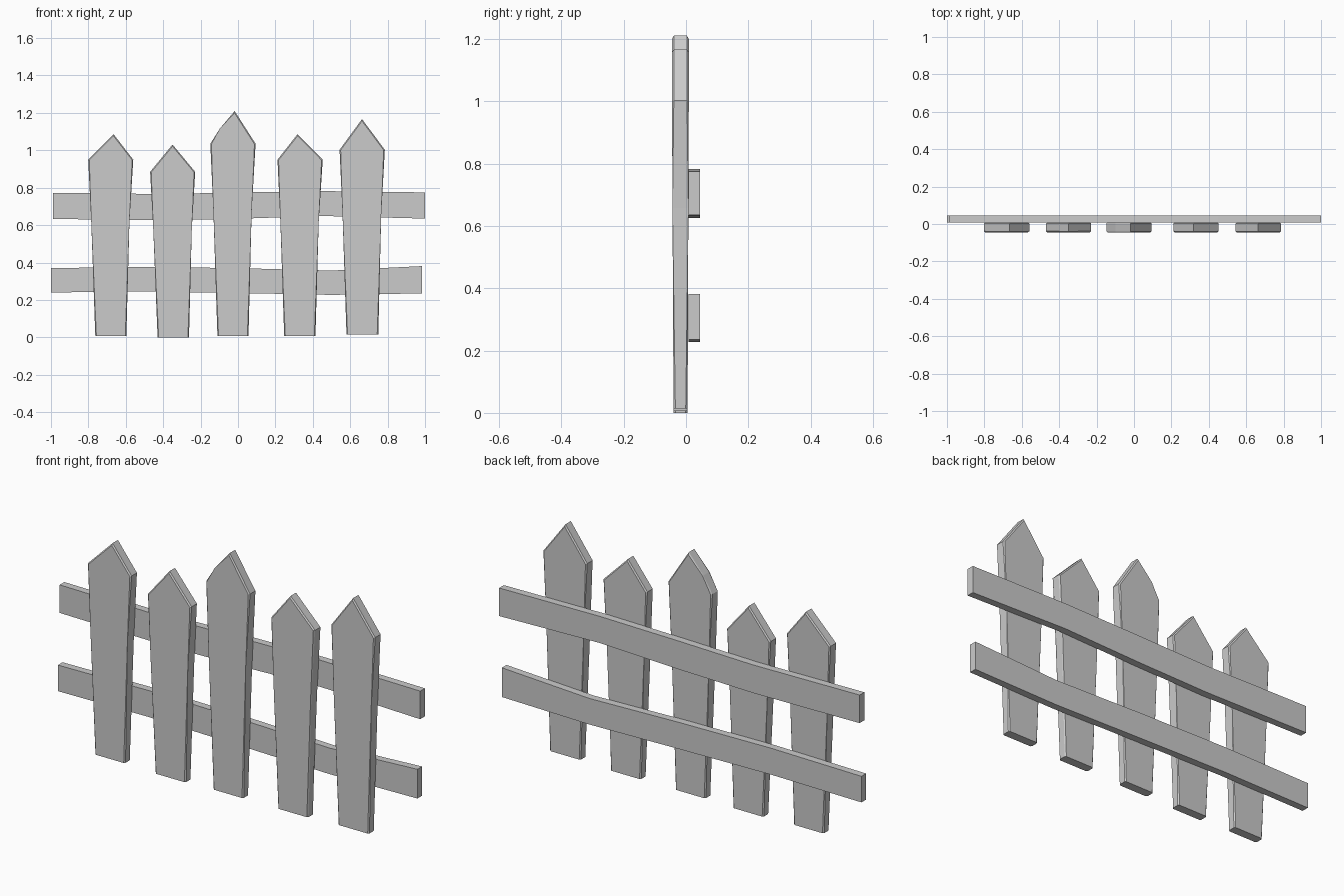
import bpy, bmesh

if "Cube" in bpy.data.objects:
    bpy.data.objects.remove(bpy.data.objects["Cube"])


def add_board(name, outline, front, back, bevel_edges=False):
    """Solid board from an x/z outline; front and back give y at a height z."""
    bm = bmesh.new()
    f = [bm.verts.new((x, front(z), z)) for x, z in outline]
    b = [bm.verts.new((x, back(z), z)) for x, z in outline]
    n = len(outline)
    bm.faces.new(f)
    bm.faces.new(b[::-1])
    rim = []
    for i in range(n):
        j = (i + 1) % n
        bm.faces.new((f[j], f[i], b[i], b[j]))
        if i > 0:  # the bottom edge stays sharp
            rim += [bm.edges.get((f[i], f[j])), bm.edges.get((b[i], b[j]))]
    if bevel_edges:
        bmesh.ops.bevel(bm, geom=rim, offset=0.006, segments=1,
                        affect='EDGES', clamp_overlap=True)
    bmesh.ops.recalc_face_normals(bm, faces=bm.faces)
    mesh = bpy.data.meshes.new(name)
    bm.to_mesh(mesh)
    bm.free()
    obj = bpy.data.objects.new(name, mesh)
    bpy.context.collection.objects.link(obj)
    return obj


# Pickets: bottom left/right, base z, shoulder left/right, shoulder z, tip x/z
pickets = [
    (-0.763, -0.597, 0.006, -0.801, -0.560, 0.95, -0.665, 1.086),
    (-0.430, -0.262, 0.000, -0.470, -0.229, 0.885, -0.350, 1.031),
    (-0.110, 0.056, 0.006, -0.148, 0.094, 1.035, -0.018, 1.210),
    (0.247, 0.414, 0.006, 0.211, 0.453, 0.95, 0.318, 1.086),
    (0.580, 0.750, 0.014, 0.543, 0.785, 1.003, 0.663, 1.167),
]
for i, (bl, br, z0, sl, sr, zs, tx, tz) in enumerate(pickets):
    zm = z0 + 0.65 * (zs - z0)
    ml, mr = bl + 0.57 * (sl - bl), br + 0.45 * (sr - br)
    outline = [(bl, z0), (br, z0), (mr, zm), (sr, zs), (tx, tz)]
    if i == 2:  # chipped tip on the middle picket
        outline.append((-0.098, 1.115))
    outline += [(sl, zs), (ml, zm)]
    add_board(f"picket_{i + 1}", outline,
              lambda z: -0.040 - 0.005 * min(z, 1.0),
              lambda z: 0.005 + 0.004 * min(z, 1.0), True)

# Rails: slightly wavy boards behind the pickets
rails = {
    "upper_rail": [(-0.99, 0.633), (-0.40, 0.626), (0.00, 0.634), (0.45, 0.649),
                   (1.0, 0.635), (1.0, 0.775), (0.45, 0.782), (0.00, 0.775),
                   (-0.40, 0.766), (-0.99, 0.773)],
    "lower_rail": [(-1.0, 0.240), (-0.50, 0.245), (0.00, 0.237), (0.50, 0.227),
                   (0.985, 0.235), (0.985, 0.381), (0.50, 0.357), (0.00, 0.370),
                   (-0.50, 0.377), (-1.0, 0.370)],
}
for name, outline in rails.items():
    add_board(name, outline, lambda z: 0.008, lambda z: 0.045)
